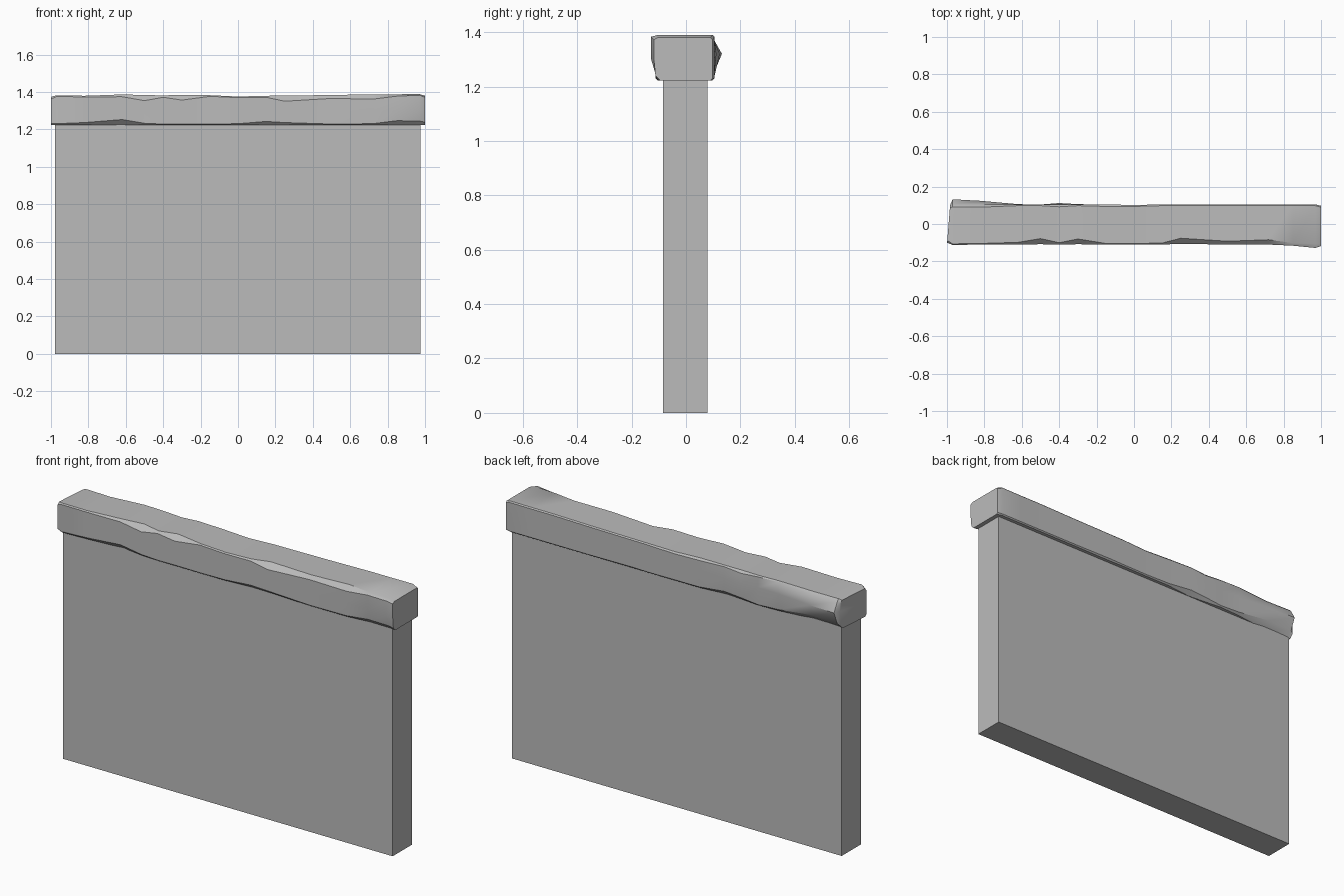
import bpy
import bmesh
from mathutils import Vector

cube = bpy.data.objects.get("Cube")
if cube:
    bpy.data.objects.remove(cube, do_unlink=True)

# One plain stone colour
stone = bpy.data.materials.new("grey stone")
stone.use_nodes = True
GREY = (0.5, 0.5, 0.5, 1)
stone.diffuse_color = GREY
stone.node_tree.nodes["Principled BSDF"].inputs["Base Color"].default_value = GREY


def add_object(name, bm):
    bmesh.ops.recalc_face_normals(bm, faces=bm.faces)
    mesh = bpy.data.meshes.new(name)
    bm.to_mesh(mesh)
    bm.free()
    mesh.materials.append(stone)
    obj = bpy.data.objects.new(name, mesh)
    bpy.context.collection.objects.link(obj)
    return obj


# Wall slab
bm = bmesh.new()
bmesh.ops.create_cube(bm, size=1)
bmesh.ops.scale(bm, vec=(1.955, 0.163, 1.23), verts=bm.verts)
bmesh.ops.translate(bm, vec=(-0.001, -0.003, 0.615), verts=bm.verts)
add_object("wall", bm)

# Rough coping: x, front y, back y, top z, then edge chips:
# front bottom, front top, back top, back bottom
STATIONS = [
    (-1.0, -0.10, 0.100, 1.375, .010, .012, .015, .020),
    (-0.97, -0.112, 0.132, 1.382, .008, .006, .012, .030),
    (-0.82, -0.11, 0.124, 1.380, .014, .006, .014, .035),
    (-0.62, -0.11, 0.106, 1.387, .030, .012, .006, .012),
    (-0.50, -0.108, 0.104, 1.384, .010, .030, .006, .006),
    (-0.40, -0.11, 0.112, 1.382, .006, .010, .012, .016),
    (-0.30, -0.108, 0.106, 1.385, .006, .028, .006, .024),
    (-0.15, -0.11, 0.104, 1.383, .006, .006, .010, .008),
    (0.0, -0.11, 0.102, 1.376, .008, .006, .008, .006),
    (0.15, -0.11, 0.104, 1.380, .020, .008, .006, .006),
    (0.25, -0.106, 0.104, 1.381, .014, .030, .006, .008),
    (0.50, -0.11, 0.104, 1.384, .006, .018, .006, .006),
    (0.72, -0.11, 0.104, 1.388, .008, .026, .006, .006),
    (0.85, -0.116, 0.104, 1.388, .024, .010, .006, .006),
    (0.97, -0.128, 0.105, 1.389, .022, .006, .006, .006),
    (1.0, -0.118, 0.098, 1.380, .016, .008, .008, .008),
]
BASE = 1.223


def section(front, back, top, fb, ft, bt, bb):
    """Chipped rectangle with slightly swollen sides."""
    f, b = max(front, -0.112), min(back, 0.104)
    return [
        (f + fb, BASE), (f, BASE + fb), (front, 1.30),
        (front, top - ft), (f + ft, top),
        (b - bt, top), (b, top - bt), (back, 1.32),
        (b, BASE + bb), (b - bb, BASE),
    ]


bm = bmesh.new()
rings = []
for x, *shape in STATIONS:
    ring = []
    for y, z in section(*shape):
        skew = 0.08 * (y + 0.11) if x == -1.0 else 0
        ring.append(bm.verts.new(Vector((x + skew, y, z))))
    rings.append(ring)
for r, s in zip(rings, rings[1:]):
    for i in range(len(r)):
        j = (i + 1) % len(r)
        bm.faces.new((r[i], r[j], s[j], s[i]))
bm.faces.new(rings[0])
bm.faces.new(rings[-1])
coping = add_object("coping", bm)

# Soft stone surface with crisp edges
bpy.context.view_layer.objects.active = coping
coping.select_set(True)
bpy.ops.object.shade_smooth_by_angle(angle=0.6)
